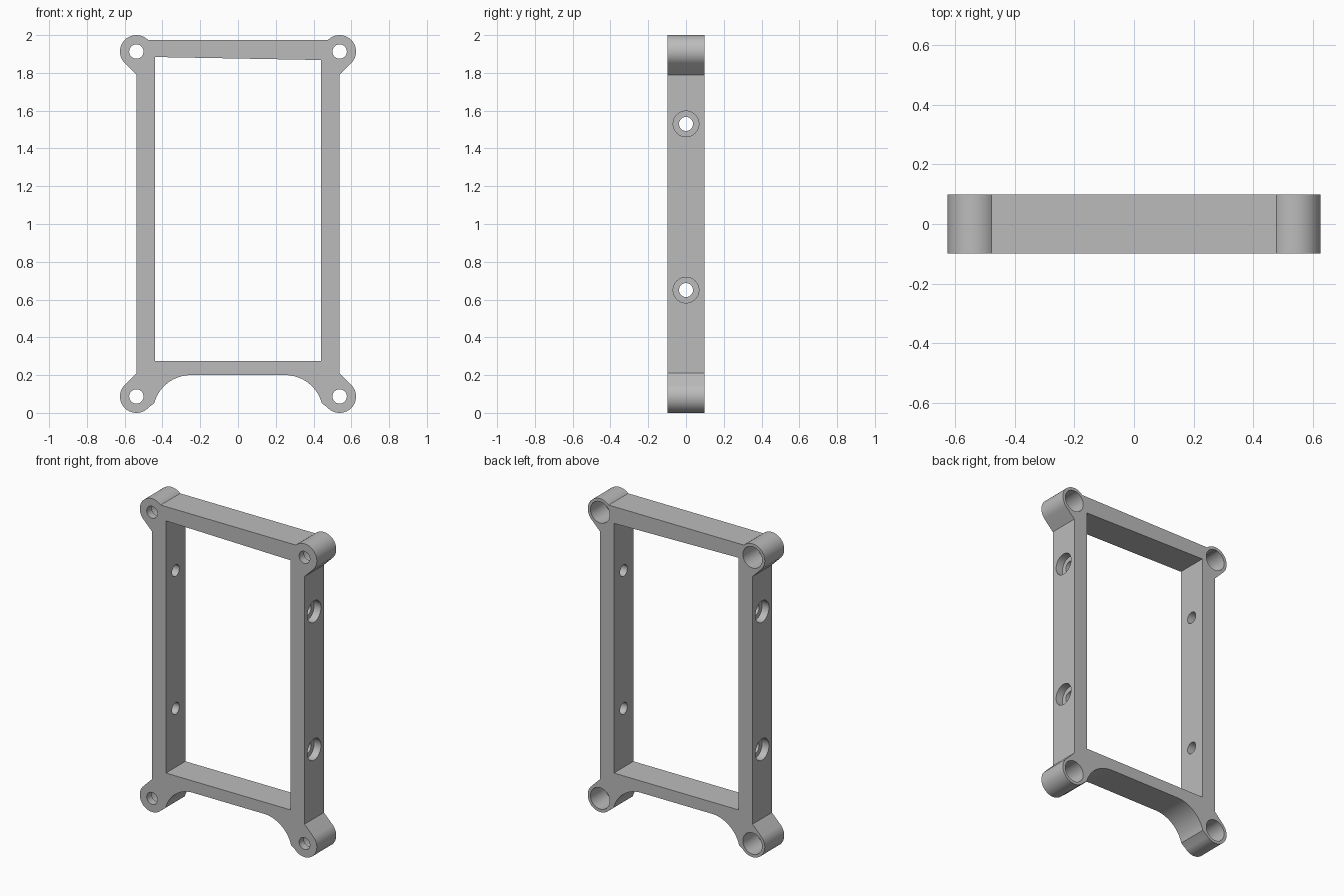
import bpy, bmesh
from math import cos, sin, radians, pi
from mathutils import Matrix

cube = bpy.data.objects.get("Cube")
if cube:
    bpy.data.objects.remove(cube, do_unlink=True)

HALF_DEPTH = 0.098
LUG_X, LUG_LOW, LUG_HIGH, LUG_R = 0.538, 0.087, 1.913, 0.087

grey = bpy.data.materials.new("plain grey")
grey.use_nodes = True
grey.diffuse_color = (0.5, 0.5, 0.5, 1)
grey.node_tree.nodes["Principled BSDF"].inputs["Base Color"].default_value = (0.5, 0.5, 0.5, 1)


def arc(cx, cz, r, start, end, steps):
    angles = [radians(start + (end - start) * i / steps) for i in range(steps + 1)]
    return [(cx + r * cos(a), cz + r * sin(a)) for a in angles]


def make_object(name, bm):
    bmesh.ops.recalc_face_normals(bm, faces=bm.faces)
    mesh = bpy.data.meshes.new(name)
    bm.to_mesh(mesh)
    bm.free()
    obj = bpy.data.objects.new(name, mesh)
    bpy.context.collection.objects.link(obj)
    return obj


def prism(name, outline, half_depth):
    """Extrude an x-z outline along y."""
    bm = bmesh.new()
    face = bm.faces.new([bm.verts.new((x, -half_depth, z)) for x, z in outline])
    result = bmesh.ops.extrude_face_region(bm, geom=[face])
    verts = [v for v in result["geom"] if isinstance(v, bmesh.types.BMVert)]
    bmesh.ops.translate(bm, verts=verts, vec=(0, 2 * half_depth, 0))
    return make_object(name, bm)


def cylinder(name, centre, radius, length, axis):
    bm = bmesh.new()
    turn = Matrix.Rotation(pi / 2, 4, "Y" if axis == "X" else "X")
    bmesh.ops.create_cone(bm, cap_ends=True, segments=48, radius1=radius, radius2=radius,
                          depth=length, matrix=Matrix.Translation(centre) @ turn)
    return make_object(name, bm)


def cut(target, cutter):
    cutter.hide_render = True
    mod = target.modifiers.new("cut", "BOOLEAN")
    mod.operation = "DIFFERENCE"
    mod.solver = "EXACT"
    mod.object = cutter
    bpy.context.view_layer.objects.active = target
    bpy.ops.object.modifier_apply(modifier=mod.name)
    bpy.data.objects.remove(cutter, do_unlink=True)


# Half outline: upper lug, straight side, lower lug, curved foot
half = arc(LUG_X, LUG_HIGH, LUG_R, 134.5, -45, 32)
half += [(LUG_X, 1.79), (LUG_X, 0.21)]
half += arc(LUG_X, LUG_LOW, LUG_R, 45, -138, 32)
half += arc(0.25, 0.0, 0.2, 15, 90, 18)
outline = half + [(-x, z) for x, z in reversed(half)]
frame = prism("frame", outline, HALF_DEPTH)
frame.data.materials.append(grey)

# Central opening with a slightly sloping top
cut(frame, prism("opening_cutter",
                 [(-0.44, 0.275), (0.44, 0.275), (0.44, 1.868), (-0.44, 1.884)], 0.3))

# Corner bolt holes, counterbored from the back
for x in (-LUG_X, LUG_X):
    for z in (LUG_LOW, LUG_HIGH):
        cut(frame, cylinder("bolt_cutter", (x, 0, z), 0.038, 1, "Y"))
        cut(frame, cylinder("bolt_recess_cutter", (x, 0.2, z), 0.068, 0.5, "Y"))

# Side screw holes, counterbored from outside
for z in (0.65, 1.53):
    cut(frame, cylinder("screw_cutter", (0, 0, z), 0.037, 2, "X"))
    for side in (-1, 1):
        cut(frame, cylinder("screw_recess_cutter", (side * 0.69, 0, z), 0.068, 0.4, "X"))

bpy.ops.object.select_all(action="DESELECT")
frame.select_set(True)
bpy.context.view_layer.objects.active = frame
bpy.ops.object.shade_smooth_by_angle(angle=radians(25))
